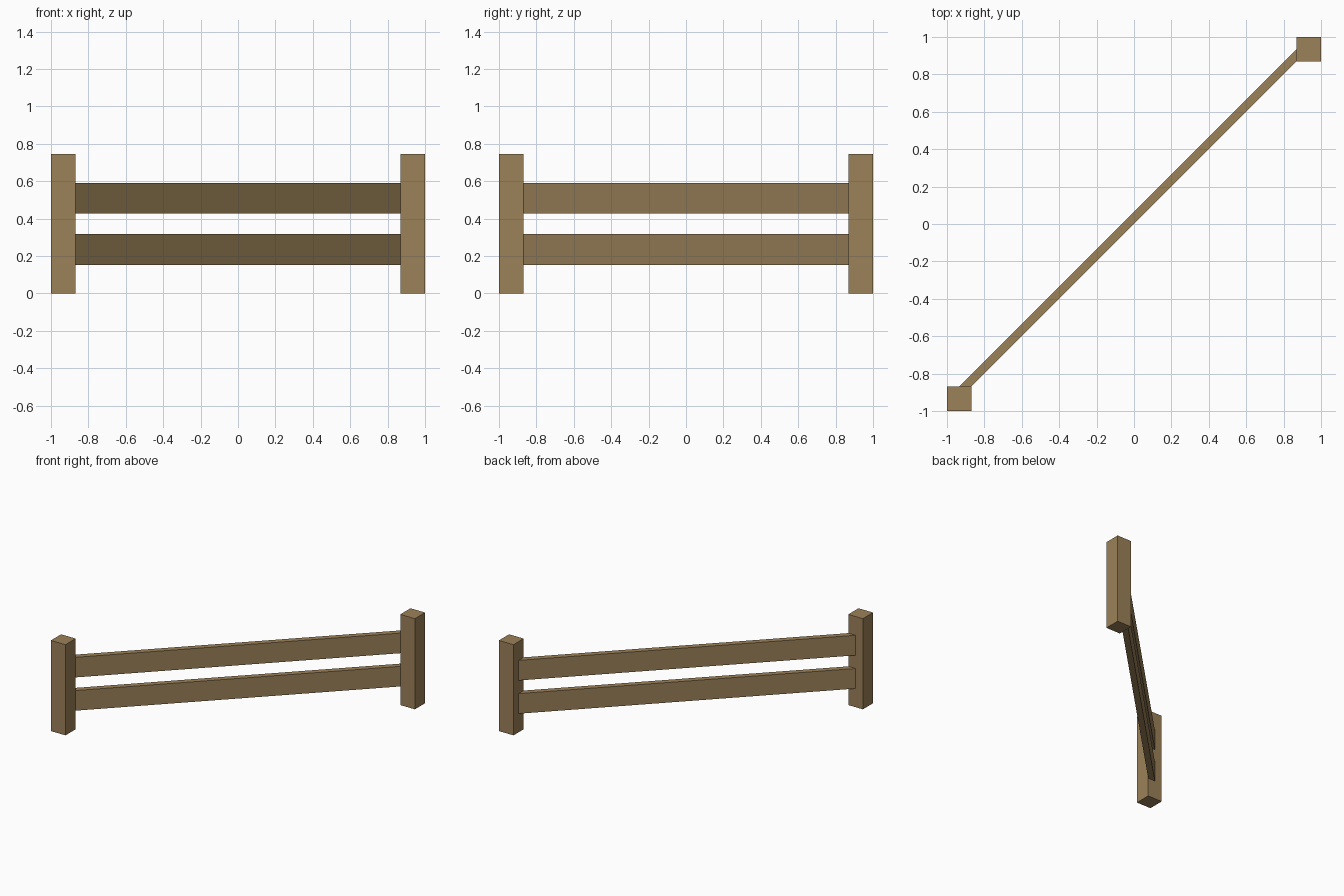
import bpy
import math

if "Cube" in bpy.data.objects:
    bpy.data.objects.remove(bpy.data.objects["Cube"])

wood = bpy.data.materials.new("wood")
wood.diffuse_color = (0.33, 0.22, 0.10, 1.0)
wood.use_nodes = True
wood.node_tree.nodes["Principled BSDF"].inputs["Base Color"].default_value = wood.diffuse_color


def box(name, centre, size, turn=0.0):
    bpy.ops.mesh.primitive_cube_add(size=1, location=centre, rotation=(0, 0, turn))
    ob = bpy.context.object
    ob.name = name
    ob.scale = size
    bpy.ops.object.transform_apply(location=False, rotation=False, scale=True)
    ob.data.materials.append(wood)
    return ob


POST, HEIGHT = 0.132, 0.745
C = 1 - POST / 2

# Square posts at opposite corners
for side, s in (("left", -1), ("right", 1)):
    box(f"{side}_post", (s * C, s * C, HEIGHT / 2), (POST, POST, HEIGHT))

# Diagonal rails: one face on the post diagonal, ends sunk into the posts
THICK = 0.0467
off = THICK / 2 / math.sqrt(2)
for name, z0, z1 in (("lower_rail", 0.153, 0.318), ("upper_rail", 0.426, 0.591)):
    box(name, (-off, off, (z0 + z1) / 2),
        (2 * 0.92 * math.sqrt(2), THICK, z1 - z0), math.radians(45))
